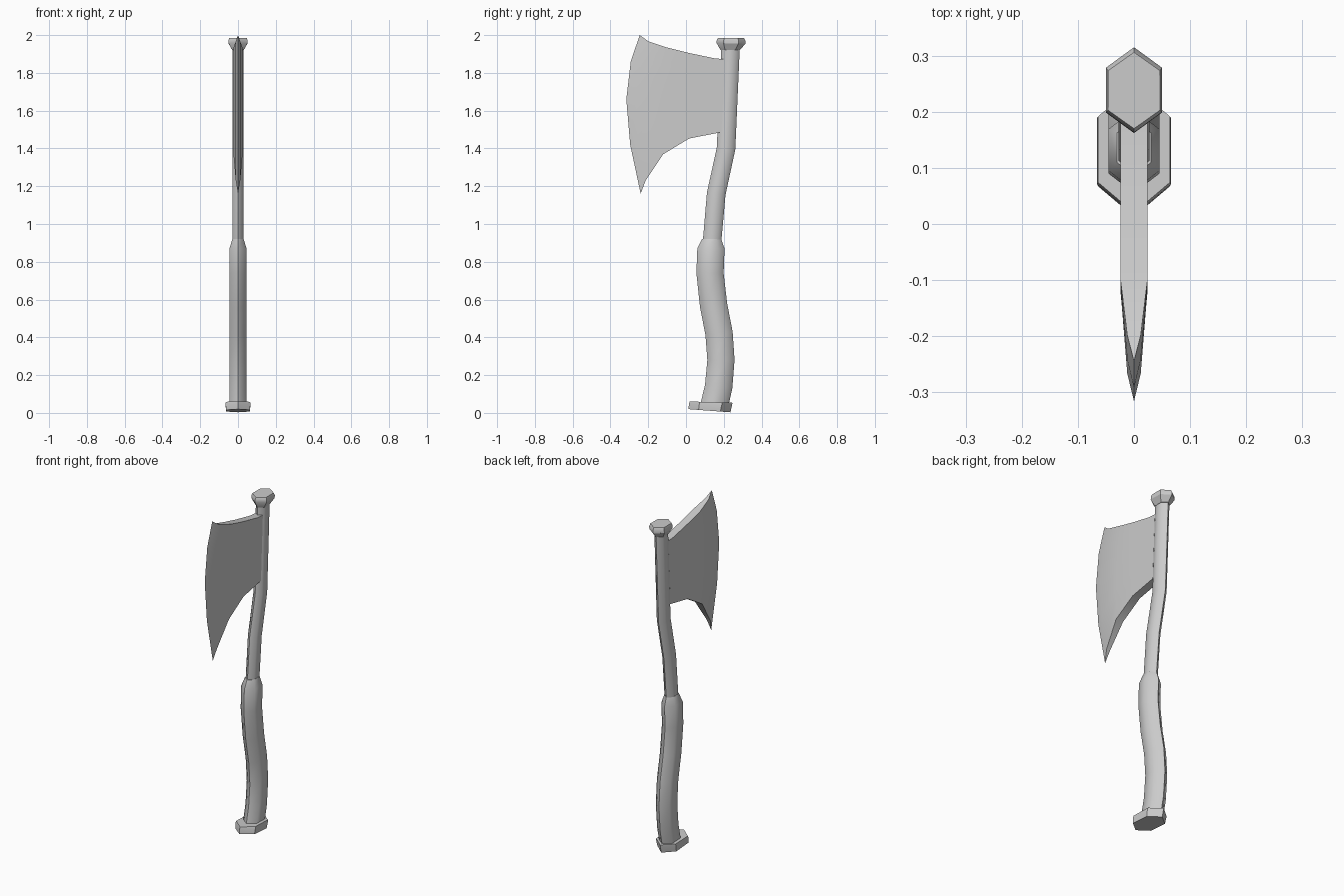
import bpy, bmesh
from mathutils import Vector

if "Cube" in bpy.data.objects:
    bpy.data.objects.remove(bpy.data.objects["Cube"])


def finish(name, bm, angle):
    bmesh.ops.recalc_face_normals(bm, faces=bm.faces[:])
    mesh = bpy.data.meshes.new(name)
    bm.to_mesh(mesh)
    bm.free()
    ob = bpy.data.objects.new(name, mesh)
    bpy.context.collection.objects.link(ob)
    bpy.ops.object.select_all(action='DESELECT')
    ob.select_set(True)
    bpy.context.view_layer.objects.active = ob
    bpy.ops.object.shade_smooth_by_angle(angle=angle)
    return ob


# Hexagon outline: points on +-y, flats on +-x
HEX = [(0, -1), (1, -0.52), (1, 0.52), (0, 1), (-1, 0.52), (-1, -0.52)]


def hex_loft(name, rings, angle=1.05):
    """Loft hexagons; ring = (y centre, z, x radius, y radius, slope along y)."""
    bm = bmesh.new()
    loops = [[bm.verts.new((rx * a, cy + ry * b, z + slope * ry * b)) for a, b in HEX]
             for cy, z, rx, ry, slope in rings]
    for lo, hi in zip(loops, loops[1:]):
        for i in range(6):
            j = (i + 1) % 6
            bm.faces.new((lo[i], lo[j], hi[j], hi[i]))
    bm.faces.new(loops[0])
    bm.faces.new(loops[-1])
    return finish(name, bm, angle)


# Slim upper shaft
hex_loft("shaft", [(cy, z, 0.028, 0.049, s) for cy, z, s in (
    (0.137, 0.88, 0), (0.139, 0.92, 0), (0.160, 1.16, -0.15),
    (0.212, 1.40, -0.1), (0.236, 1.94, 0))])

# Thick curved grip with a tapered collar
grip = [(cy, z, 0.045, 0.072, s) for cy, z, s in (
    (0.150, 0.04, -0.2), (0.173, 0.14, -0.15), (0.185, 0.28, 0), (0.175, 0.42, 0.12),
    (0.146, 0.57, 0.12), (0.127, 0.74, 0), (0.132, 0.87, 0))]
hex_loft("grip", grip + [(0.136, 0.92, 0.03, 0.051, 0)])

# Tilted pommel and flared top cap
hex_loft("pommel", [(0.124, 0.0115, 0.063, 0.111, -0.075), (0.130, 0.045, 0.066, 0.114, -0.04),
                    (0.133, 0.057, 0.064, 0.113, -0.03)], 0.5)
hex_loft("top_cap", [(0.234, 1.920, 0.030, 0.051, 0), (0.238, 1.956, 0.050, 0.076, -0.03),
                     (0.239, 1.972, 0.050, 0.076, -0.03), (0.238, 1.986, 0.046, 0.068, 0)], 0.5)

# Blade columns: (top y, z), (bottom y, z), forward bulge, half thickness
COLUMNS = [((0.202, 1.873), (0.184, 1.485), 0, 0.024),
           ((0.156, 1.876), (0.167, 1.482), 0, 0.024),
           ((0.008, 1.907), (0.018, 1.453), 0, 0.024),
           ((-0.100, 1.934), (-0.120, 1.370), 0.010, 0.024),
           ((-0.198, 1.966), (-0.214, 1.230), 0.062, 0.012),
           ((-0.245, 2.000), (-0.240, 1.160), 0.073, 0)]
STEPS = [(0, 0), (0.165, 0.66), (0.405, 1), (0.69, 0.74), (1, 0)]

bm = bmesh.new()
sides = []
for sx in (-1, 1):
    grid = []
    for top, bot, bulge, half in COLUMNS:
        col = []
        for t, f in STEPS:
            y, z = Vector(top).lerp(Vector(bot), t)
            col.append(bm.verts.new((sx * half, y - bulge * f, z)))
        grid.append(col)
    for a, b in zip(grid, grid[1:]):
        for i in range(len(STEPS) - 1):
            bm.faces.new((a[i], a[i + 1], b[i + 1], b[i]))
    sides.append(grid)

# Close the rim between both cheeks, then weld the cutting edge
left, right = sides
for k in range(len(COLUMNS) - 1):
    for i in (0, -1):
        vs = [left[k][i], left[k + 1][i], right[k + 1][i], right[k][i]]
        bm.faces.new(vs)
for i in range(len(STEPS) - 1):
    bm.faces.new((left[0][i], left[0][i + 1], right[0][i + 1], right[0][i]))
bmesh.ops.remove_doubles(bm, verts=bm.verts[:], dist=0.0005)
finish("blade", bm, 0.5)
